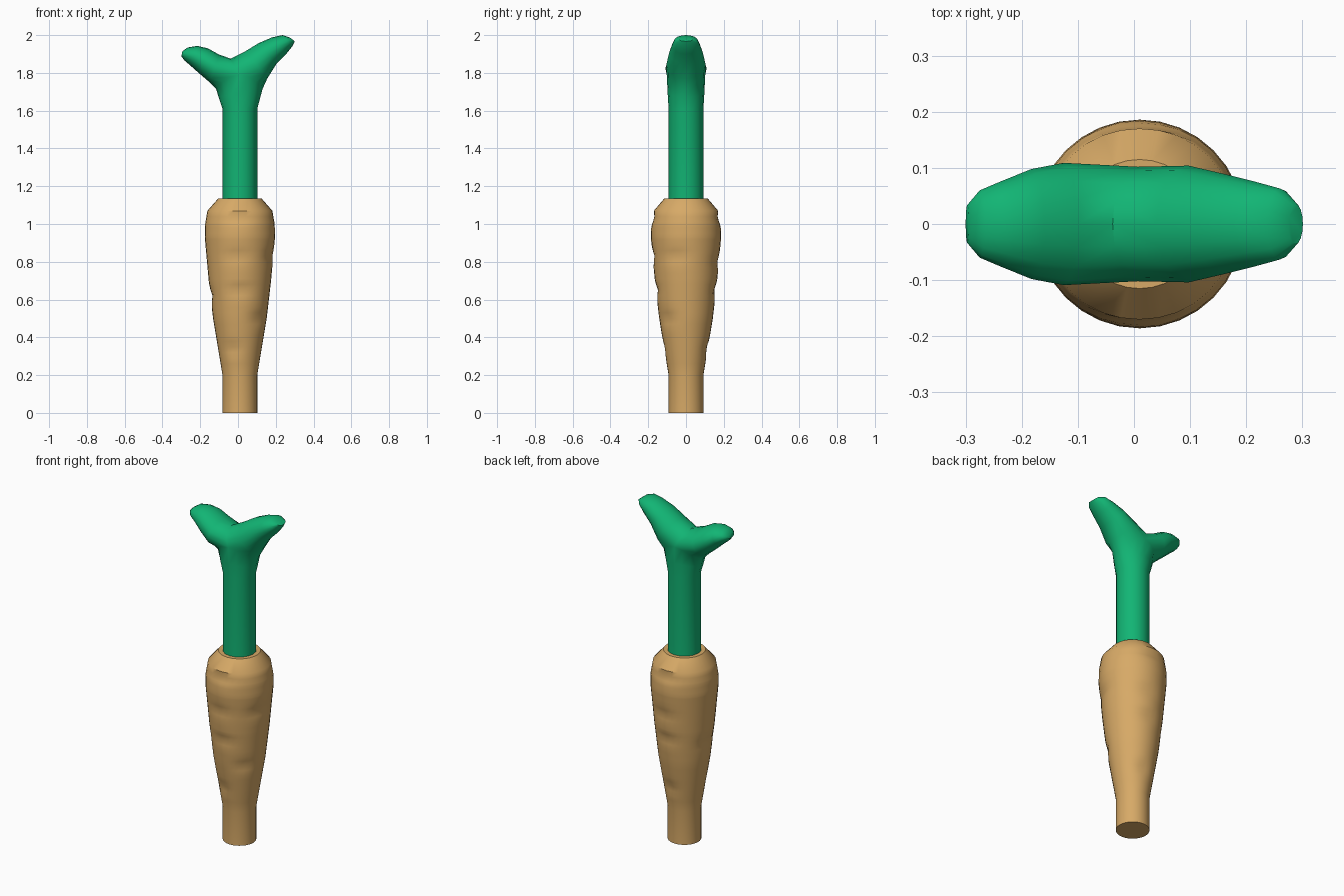
import bpy, bmesh
from math import pi, cos, sin, exp, radians
from mathutils import Vector

cube = bpy.data.objects.get("Cube")
if cube:
    bpy.data.objects.remove(cube, do_unlink=True)

CX = 0.01      # axis of the handle and stem
SEG = 16


def material(name, rgb):
    m = bpy.data.materials.new(name)
    m.use_nodes = True
    m.diffuse_color = (*rgb, 1)
    m.node_tree.nodes["Principled BSDF"].inputs["Base Color"].default_value = (*rgb, 1)
    return m


def finish(bm, name, mat, angle):
    bmesh.ops.recalc_face_normals(bm, faces=bm.faces)
    mesh = bpy.data.meshes.new(name)
    bm.to_mesh(mesh)
    bm.free()
    mesh.materials.append(mat)
    ob = bpy.data.objects.new(name, mesh)
    bpy.context.collection.objects.link(ob)
    bpy.ops.object.select_all(action='DESELECT')
    ob.select_set(True)
    bpy.context.view_layer.objects.active = ob
    bpy.ops.object.shade_smooth_by_angle(angle=radians(angle))


def bridge(bm, a, b):
    n = len(a)
    for i in range(n):
        bm.faces.new((a[i], a[(i + 1) % n], b[(i + 1) % n], b[i]))


tan = material("tan wood", (0.68, 0.40, 0.135))
green = material("leaf green", (0.006, 0.46, 0.175))

# Handle: tapered grip with shallow carved finger dents
profile = [(0, 0.092), (0.2, 0.092), (0.35, 0.117), (0.5, 0.142), (0.7, 0.165),
           (0.93, 0.186), (1.0, 0.184), (1.07, 0.172), (1.135, 0.115)]
dents = [(-90, 1.03), (90, 1.03), (-95, 0.83), (-20, 0.83), (80, 0.8), (-90, 0.65),
         (85, 0.65), (-45, 0.5), (180, 0.62), (-110, 0.34), (80, 0.34)]


def grip_radius(z, ang):
    for (z0, r0), (z1, r1) in zip(profile, profile[1:]):
        if z <= z1:
            r = r0 + (r1 - r0) * (z - z0) / (z1 - z0)
            break
    for deg, dz in dents:
        off = (ang - radians(deg) + pi) % (2 * pi) - pi
        r -= 0.011 * exp(-(off / 0.4) ** 2 - ((z - dz) / 0.03) ** 2)
    return r


heights = sorted({p[0] for p in profile} | {round(0.26 + 0.03 * i, 3) for i in range(27)})
bm = bmesh.new()
rings = []
for z in heights:
    ring = []
    for i in range(32):
        a = 2 * pi * i / 32
        r = grip_radius(z, a)
        ring.append(bm.verts.new((CX + r * cos(a), r * sin(a), z)))
    rings.append(ring)
for a, b in zip(rings, rings[1:]):
    bridge(bm, a, b)
bm.faces.new(rings[0])
bm.faces.new(rings[-1])
finish(bm, "handle", tan, 35)

# Forked stem: round shaft that splits into two prongs
bm = bmesh.new()
angles = [2 * pi * i / SEG for i in range(SEG)]


def trunk_ring(left, right, half, z, lift=0.0):
    mid, rx = (left + right) / 2, (right - left) / 2
    return [bm.verts.new((mid + rx * cos(a), half * sin(a), z + lift * sin(a) ** 2))
            for a in angles]


trunk = [trunk_ring(CX - 0.092, CX + 0.092, 0.092, 1.1),
         trunk_ring(CX - 0.092, CX + 0.092, 0.092, 1.61),
         trunk_ring(-0.102, 0.118, 0.097, 1.67, 0.02),
         trunk_ring(-0.116, 0.13, 0.102, 1.715, 0.075)]
for a, b in zip(trunk, trunk[1:]):
    bridge(bm, a, b)
bm.faces.new(trunk[0])

# Saddle between the prongs
q = SEG // 4
saddle = [bm.verts.new((0.007 - 0.045 * sin(a), 0.102 * cos(a), 1.79 + 0.085 * sin(a)))
          for a in (pi * k / (SEG // 2) for k in range(1, SEG // 2))]
top = trunk[-1]


def prong(start, sections):
    last = start
    for ux, uz, tx, tz, w in sections:
        under, upper = Vector((ux, 0, uz)), Vector((tx, 0, tz))
        mid, axis = (under + upper) / 2, (under - upper) / 2
        ring = [bm.verts.new(mid + axis * cos(a) + Vector((0, w * sin(a), 0))) for a in angles]
        bridge(bm, last, ring)
        last = ring
    bm.faces.new(last)


# Each prong starts from half the trunk ring plus the saddle
right_start = [top[i] for i in range(q + 1)] + saddle + [top[i] for i in range(-q, 0)]
left_start = ([top[2 * q - i] for i in range(q + 1)] + saddle
              + [top[(2 * q + q - i)] for i in range(q)])
prong(right_start, [(0.155, 1.77, 0.04, 1.915, 0.104), (0.205, 1.85, 0.11, 1.958, 0.09),
                    (0.255, 1.9, 0.18, 1.988, 0.075), (0.287, 1.94, 0.235, 2.0, 0.063),
                    (0.301, 1.967, 0.275, 1.987, 0.036)])
prong(left_start, [(-0.15, 1.75, -0.1, 1.897, 0.109), (-0.205, 1.797, -0.16, 1.93, 0.098),
                   (-0.25, 1.837, -0.215, 1.943, 0.078), (-0.285, 1.867, -0.265, 1.935, 0.06),
                   (-0.3, 1.888, -0.294, 1.915, 0.034)])
finish(bm, "forked_stem", green, 45)
